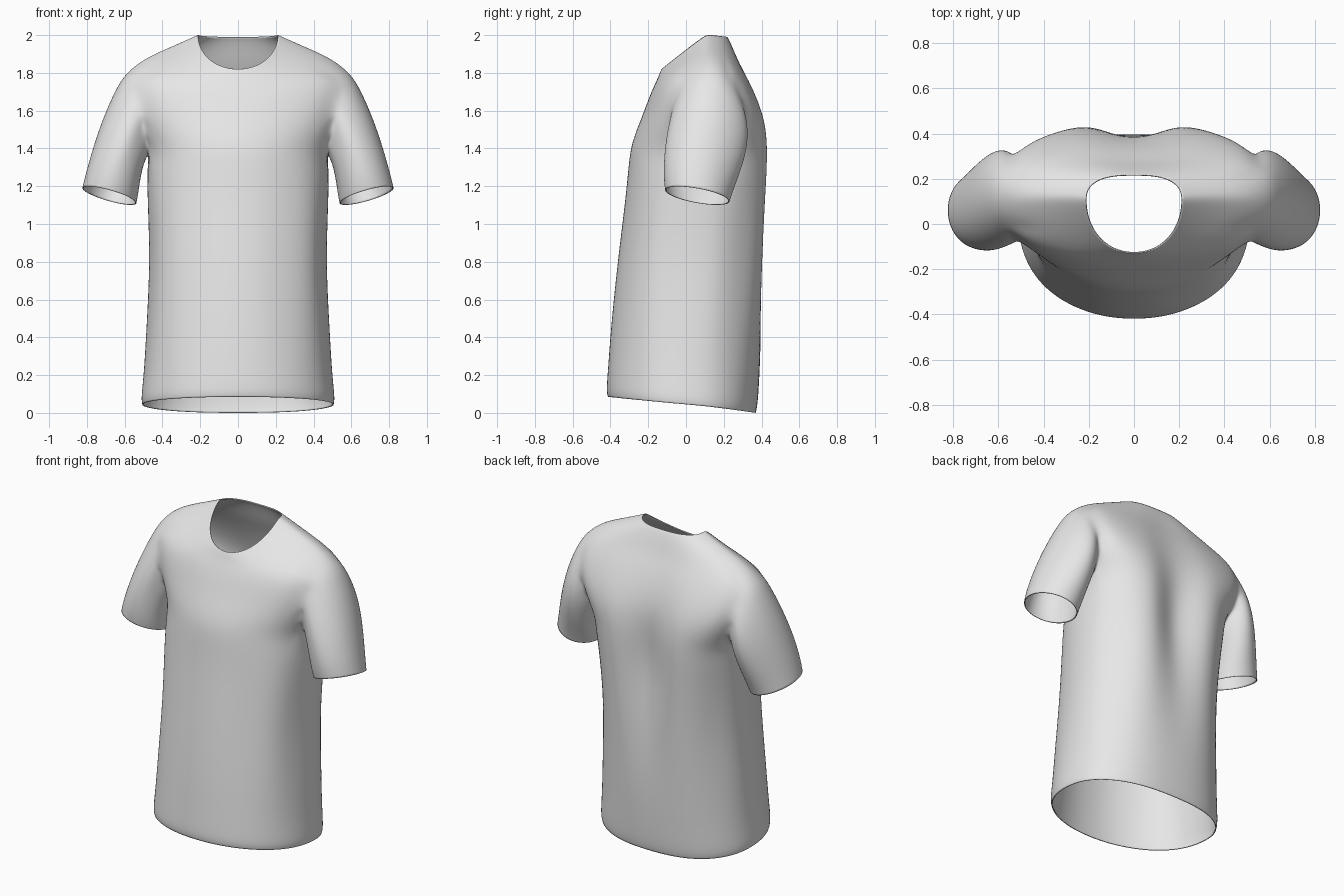
import bpy, bmesh, math
from mathutils import Vector

if "Cube" in bpy.data.objects:
    bpy.data.objects.remove(bpy.data.objects["Cube"])

COLS = 40
ARMPIT, SHOULDER = 7, 11      # ring numbers bounding the armholes
REACH = {7: 2, 8: 3, 9: 4, 10: 3}   # half width of the armhole on each row

# Body rings: side x, side z, side y, front y, front z, back y, back z
RINGS = [
    (.508, .045, 0, -.415, .085, .37, .0),
    (.515, .075, 0, -.423, .115, .38, .035),
    (.50, .20, 0, -.415, .22, .39, .18),
    (.485, .45, .01, -.398, .46, .405, .44),
    (.465, .80, .02, -.363, .80, .43, .80),
    (.478, 1.10, .04, -.325, 1.1, .45, 1.1),
    (.482, 1.27, .06, -.308, 1.27, .455, 1.27),
    (.475, 1.37, .08, -.297, 1.39, .452, 1.39),
    (.53, 1.47, .10, -.27, 1.48, .438, 1.50),
    (.59, 1.58, .11, -.233, 1.57, .41, 1.60),
    (.628, 1.69, .115, -.20, 1.66, .368, 1.70),
    (.61, 1.80, .115, -.175, 1.72, .328, 1.78),
    (.50, 1.878, .115, -.157, 1.757, .29, 1.85),
    (.36, 1.938, .115, -.145, 1.785, .262, 1.915),
    (.25, 1.986, .112, -.136, 1.808, .238, 1.968),
    (.213, 2.002, .108, -.13, 1.82, .224, 1.99),
]


def bump(value, centre, width):
    return math.exp(-((value - centre) / width) ** 2)


def body_point(ring, k):
    """Point k around a ring, with soft cloth folds."""
    sx, sz, sy, fy, fz, by, bz = ring
    a = 2 * math.pi * k / COLS
    c, s = math.cos(a), math.sin(a)
    y_end, z_end = (by, bz) if s > 0 else (fy, fz)
    # the back is squarer than the chest, most of all at the shoulder blades
    power = 2 / (2.4 + .9 * bump(sz, 1.55, .25)) if s > 0 else 2 / 2.1
    x = sx * math.copysign(abs(c) ** power, c)
    y = sy + (y_end - sy) * abs(s) ** power
    z = sz + (z_end - sz) * abs(s)
    # hollow down the spine and light drapes along the flanks
    if s > 0:
        y -= .105 * bump(z, 1.2, .45) * bump(x, 0, .13)
    ripple = .008 * bump(z, .8, .5) * math.sin(7 * a) * abs(c)
    return Vector((x + ripple * c, y + ripple * s, z))


def in_armhole(row, k):
    """True for the grid faces removed to open the sleeves."""
    half = COLS // 2
    offset = (k + .5) % half
    return min(offset, half - offset) < REACH.get(row, 0)


def sleeve_point(p0, t):
    """Sweep an armhole point towards the tilted cuff."""
    side = math.copysign(1, p0.x)
    start = Vector((abs(p0.x), p0.y, p0.z))
    phi = math.atan2((start.z - 1.58) / .21, (start.y - .11) / .19)
    cuff = (Vector((.68, .06, 1.15))
            + Vector((.145, 0, .04)) * math.sin(phi)
            + Vector((0, .172, -.03)) * math.cos(phi))
    reach = (cuff - start).length * .3
    # the upper sleeve billows towards the front and back
    billow = (.08 if math.cos(phi) > 0 else .04) * math.cos(phi)
    p1 = start + Vector((.55, 0, -.83)) * reach + Vector((0, billow, 0))
    p2 = cuff - Vector((.22, 0, -.97)) * reach + Vector((0, billow / 2, 0))
    u = 1 - t
    p = start * u**3 + p1 * 3 * u * u * t + p2 * 3 * u * t * t + cuff * t**3
    return Vector((p.x * side, p.y, p.z))


bm = bmesh.new()

# Body and shoulders
grid = [[bm.verts.new(body_point(r, k)) for k in range(COLS)] for r in RINGS]
for row in range(len(RINGS) - 1):
    for k in range(COLS):
        if not in_armhole(row, k):
            n = (k + 1) % COLS
            bm.faces.new((grid[row][k], grid[row][n],
                          grid[row + 1][n], grid[row + 1][k]))

# Armhole edges, evened out into rounded loops
armhole_rows = {v for ring in grid[ARMPIT:SHOULDER + 1] for v in ring}
edges = [e for e in bm.edges if e.is_boundary
         and all(v in armhole_rows for v in e.verts)]
rim = {v: [] for e in edges for v in e.verts}
for e in edges:
    a, b = e.verts
    rim[a].append(b)
    rim[b].append(a)
for _ in range(3):
    relaxed = {v: v.co * .5 + (p.co + q.co) * .25 for v, (p, q) in rim.items()}
    for v, co in relaxed.items():
        v.co = co

# Sleeves grown from the armholes
strands = {v: [v] + [bm.verts.new(sleeve_point(v.co, t))
                     for t in (.14, .3, .47, .64, .8, .92, 1)] for v in rim}
for e in edges:
    a, b = (strands[v] for v in e.verts)
    for i in range(len(a) - 1):
        bm.faces.new((a[i], b[i], b[i + 1], a[i + 1]))

# Remove vertices left loose inside the armholes
bmesh.ops.delete(bm, geom=[v for v in bm.verts if not v.link_faces],
                 context='VERTS')
bmesh.ops.recalc_face_normals(bm, faces=bm.faces)
# Outward direction is checked at the front of the chest
chest = min(bm.faces, key=lambda f: f.calc_center_median().y)
if chest.normal.y > 0:
    bmesh.ops.reverse_faces(bm, faces=bm.faces)
for f in bm.faces:
    f.smooth = True

mesh = bpy.data.meshes.new("shirt")
bm.to_mesh(mesh)
bm.free()
shirt = bpy.data.objects.new("shirt", mesh)
bpy.context.collection.objects.link(shirt)

# Cloth colour
cloth = bpy.data.materials.new("light_grey_cloth")
cloth.use_nodes = True
colour = (.8, .8, .8, 1)
cloth.diffuse_color = colour
cloth.node_tree.nodes["Principled BSDF"].inputs["Base Color"].default_value = colour
mesh.materials.append(cloth)

# Smooth cloth with a thin edge
smooth = shirt.modifiers.new("smooth", 'SUBSURF')
smooth.levels = smooth.render_levels = 2
thick = shirt.modifiers.new("thickness", 'SOLIDIFY')
thick.thickness = .006
thick.offset = -1
